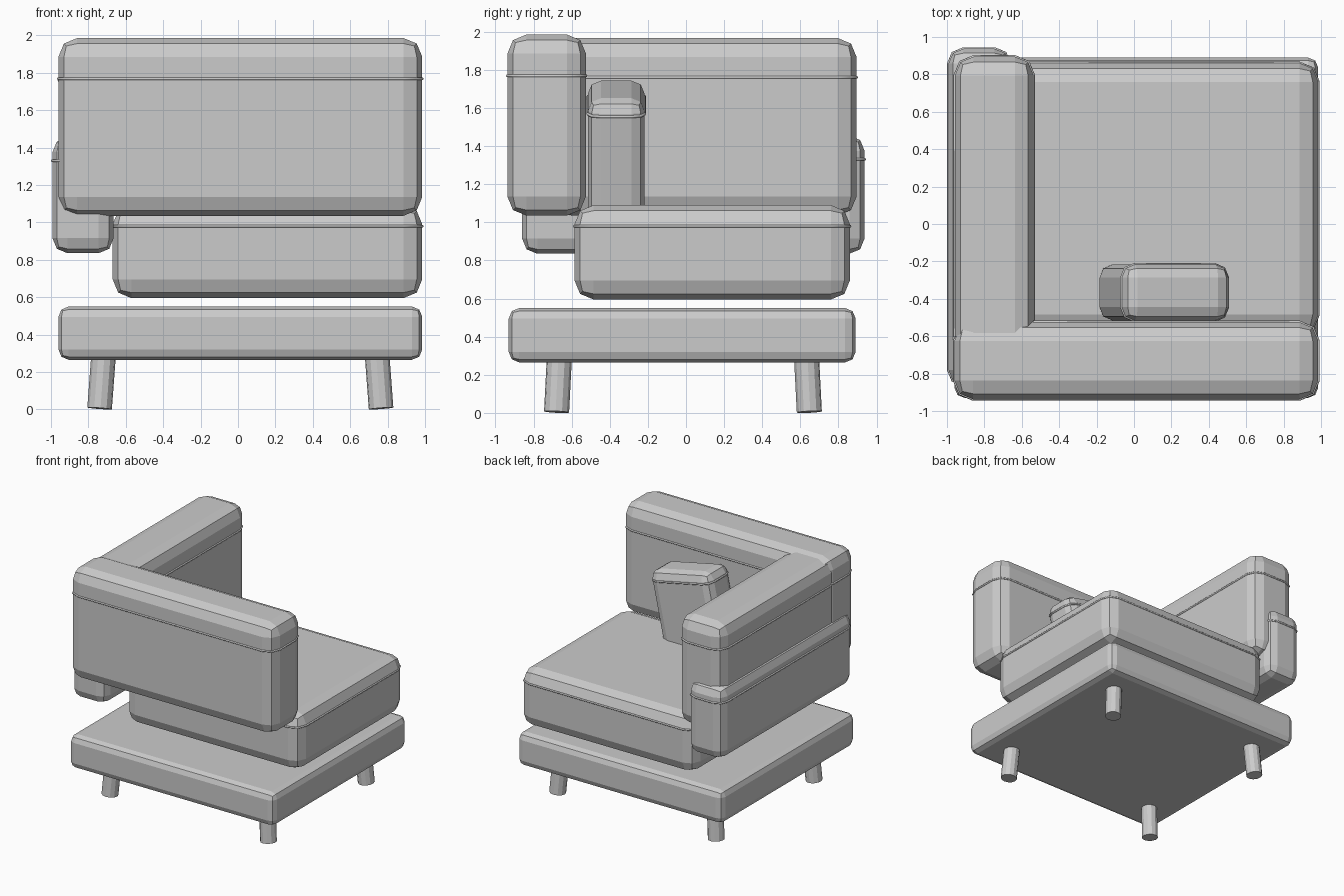
import bpy, bmesh, math
from mathutils import Vector, Matrix

if "Cube" in bpy.data.objects:
    bpy.data.objects.remove(bpy.data.objects["Cube"])

grey = bpy.data.materials.new("light_grey")
grey.diffuse_color = (0.6, 0.6, 0.6, 1)
grey.use_nodes = True
grey.node_tree.nodes["Principled BSDF"].inputs["Base Color"].default_value = grey.diffuse_color


def finish(name, bm, matrix):
    me = bpy.data.meshes.new(name)
    bm.to_mesh(me)
    bm.free()
    me.materials.append(grey)
    ob = bpy.data.objects.new(name, me)
    ob.matrix_world = matrix
    bpy.context.collection.objects.link(ob)
    return ob


def piping(name, sx, sy, r, z, matrix):
    """Thin cord following the chamfered outline of a cushion."""
    outline = []
    m = r * (1 - math.sqrt(0.5))
    for cx, cy in ((1, 1), (-1, 1), (-1, -1), (1, -1)):
        corner = [(cx * (sx / 2 - a), cy * (sy / 2 - b))
                  for a, b in ((0, r), (m, m), (r, 0))]
        outline += corner if cx * cy > 0 else corner[::-1]
    cu = bpy.data.curves.new(name, 'CURVE')
    cu.dimensions = '3D'
    cu.bevel_depth = 0.008
    cu.bevel_resolution = 1
    sp = cu.splines.new('POLY')
    sp.points.add(len(outline) - 1)
    for p, (x, y) in zip(sp.points, outline):
        p.co = (x, y, z, 1)
    sp.use_cyclic_u = True
    cu.materials.append(grey)
    ob = bpy.data.objects.new(name, cu)
    ob.matrix_world = matrix
    bpy.context.collection.objects.link(ob)


def cushion(name, x, y, z, r, pipe_z=None, tilt=0):
    """Box between (min, max) ranges with two-step rounded edges."""
    size = Vector((x[1] - x[0], y[1] - y[0], z[1] - z[0]))
    centre = Vector((sum(x), sum(y), sum(z))) / 2
    matrix = Matrix.Translation(centre) @ Matrix.Rotation(tilt, 4, 'Y')
    bm = bmesh.new()
    bmesh.ops.create_cube(bm, size=1)
    bmesh.ops.scale(bm, vec=size, verts=bm.verts)
    bmesh.ops.bevel(bm, geom=bm.edges[:], offset=r, segments=2, profile=0.5,
                    affect='EDGES')
    finish(name, bm, matrix)
    if pipe_z is not None:
        piping(name + "_piping", size.x, size.y, r, pipe_z - centre.z, matrix)


# Upholstered blocks
cushion("base", (-0.96, 0.985), (-0.93, 0.89), (0.265, 0.55), 0.055)
cushion("seat", (-0.67, 0.985), (-0.585, 0.86), (0.595, 1.09), 0.1, 0.98)
cushion("backrest", (-0.96, 0.985), (-0.937, -0.525), (1.035, 1.985), 0.1, 1.768)
cushion("armrest", (-0.957, -0.537), (-0.7, 0.895), (1.035, 1.967), 0.1, 1.76)
cushion("outer_side_panel", (-0.992, -0.665), (-0.86, 0.937), (0.835, 1.455), 0.08, 1.33)
cushion("pillow", (-0.13, 0.45), (-0.515, -0.217), (0.985, 1.705), 0.07, 1.62,
        math.radians(12))

# Splayed legs
for side, lx in (("left", -0.73), ("right", 0.755)):
    for end, ly in (("front", -0.672), ("back", 0.64)):
        top = Vector((lx - math.copysign(0.012, lx), ly - math.copysign(0.008, ly), 0.3))
        foot = Vector((lx + math.copysign(0.01, lx), ly + math.copysign(0.007, ly), 0.005))
        axis = top - foot
        bm = bmesh.new()
        bmesh.ops.create_cone(bm, cap_ends=True, segments=12, radius1=0.066,
                              radius2=0.066, depth=axis.length)
        rot = axis.to_track_quat('Z', 'Y').to_matrix().to_4x4()
        finish(f"{end}_{side}_leg", bm, Matrix.Translation((top + foot) / 2) @ rot)
